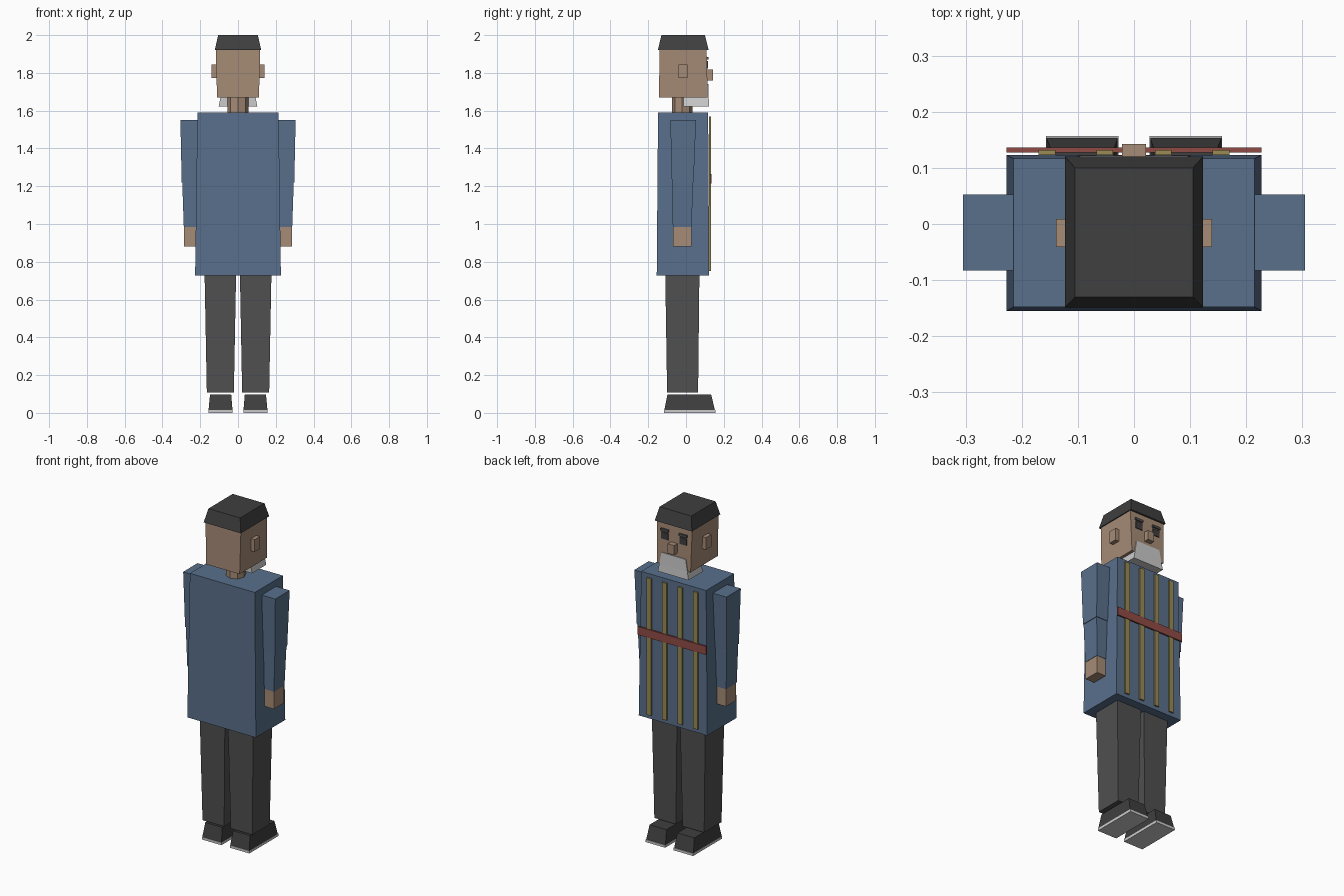
import bpy, bmesh

if "Cube" in bpy.data.objects:
    bpy.data.objects.remove(bpy.data.objects["Cube"])


def material(name, rgb):
    m = bpy.data.materials.new(name)
    m.diffuse_color = (*rgb, 1)
    m.use_nodes = True
    m.node_tree.nodes["Principled BSDF"].inputs["Base Color"].default_value = m.diffuse_color
    return m


COAT = material("coat_blue", (0.10, 0.16, 0.26))
SKIN = material("skin", (0.38, 0.26, 0.18))
DARK = material("charcoal", (0.08, 0.08, 0.08))
HAIR = material("dark_hair", (0.05, 0.05, 0.05))
GOLD = material("stripe_gold", (0.32, 0.26, 0.09))
RED = material("belt_red", (0.28, 0.07, 0.06))


def finish(name, bm, mat):
    bmesh.ops.recalc_face_normals(bm, faces=bm.faces)
    me = bpy.data.meshes.new(name)
    bm.to_mesh(me)
    bm.free()
    ob = bpy.data.objects.new(name, me)
    bpy.context.collection.objects.link(ob)
    if mat:
        me.materials.append(mat)
    return ob


def loft(name, sections, mat=None, side=1):
    """Stack of rectangles (z, x0, x1, y0, y1), bottom to top, mirrored when side is -1."""
    bm = bmesh.new()
    rings = []
    for z, x0, x1, y0, y1 in sections:
        corners = ((x0, y0), (x1, y0), (x1, y1), (x0, y1))
        rings.append([bm.verts.new((side * x, y, z)) for x, y in corners])
    for a, b in zip(rings, rings[1:]):
        for i in range(4):
            j = (i + 1) % 4
            bm.faces.new((a[i], a[j], b[j], b[i]))
    bm.faces.new(rings[0])
    bm.faces.new(rings[-1])
    return finish(name, bm, mat)


def box(name, x, y, z, mat=None, side=1):
    return loft(name, [(zz, *x, *y) for zz in z], mat, side)


# Tunic body
loft("tunic", [(0.727, -0.227, 0.227, -0.155, 0.123),
               (1.59, -0.215, 0.215, -0.148, 0.117)], COAT)

# Neck
bm = bmesh.new()
bmesh.ops.create_cone(bm, cap_ends=True, segments=8, radius1=0.055, radius2=0.055, depth=0.12)
neck = finish("neck", bm, SKIN)
neck.location = (0, -0.02, 1.63)

# Head, cap of hair, nose and beard
loft("head", [(1.67, -0.111, 0.111, -0.143, 0.115),
              (1.922, -0.117, 0.117, -0.14, 0.109)], SKIN)
loft("hair_cap", [(1.92, -0.123, 0.123, -0.149, 0.12),
                  (2.0, -0.105, 0.105, -0.13, 0.1)], HAIR)
box("nose", (-0.021, 0.021), (0.10, 0.143), (1.76, 1.817), SKIN)
loft("beard", [(1.623, -0.102, 0.102, -0.013, 0.122),
               (1.67, -0.093, 0.093, -0.013, 0.12),
               (1.74, -0.08, 0.08, 0.06, 0.118)])

# Chest stripes and belt
for i, x in enumerate((-0.155, -0.052, 0.052, 0.155)):
    box(f"chest_stripe_{i + 1}", (x - 0.015, x + 0.015), (0.123, 0.132), (0.75, 1.57), GOLD)
box("belt", (-0.227, 0.227), (0.127, 0.136), (1.215, 1.265), RED)

for label, s in (("left", -1), ("right", 1)):
    # Face details
    box(f"{label}_ear", (0.10, 0.139), (-0.041, 0.009), (1.772, 1.845), SKIN, s)
    box(f"{label}_eye", (0.038, 0.083), (0.10, 0.116), (1.822, 1.862), HAIR, s)
    box(f"{label}_eyebrow", (0.035, 0.087), (0.10, 0.12), (1.87, 1.884), DARK, s)
    # Arm and hand
    loft(f"{label}_upper_arm", [(1.22, 0.21, 0.298, -0.075, 0.04),
                                (1.55, 0.20, 0.305, -0.083, 0.053)], COAT, s)
    loft(f"{label}_forearm", [(0.985, 0.22, 0.287, -0.07, 0.03),
                              (1.22, 0.213, 0.295, -0.073, 0.037)], COAT, s)
    box(f"{label}_hand", (0.223, 0.285), (-0.068, 0.028), (0.88, 0.985), SKIN, s)
    # Trouser leg
    loft(f"{label}_trouser_leg", [(0.107, 0.022, 0.165, -0.1, 0.064),
                                  (0.74, 0.01, 0.177, -0.11, 0.071)], DARK, s)
    # Shoe and sole
    loft(f"{label}_shoe", [(0.015, 0.029, 0.156, -0.115, 0.153),
                           (0.097, 0.036, 0.148, -0.098, 0.133)], HAIR, s)
    box(f"{label}_sole", (0.028, 0.157), (-0.117, 0.157), (0, 0.015), None, s)
